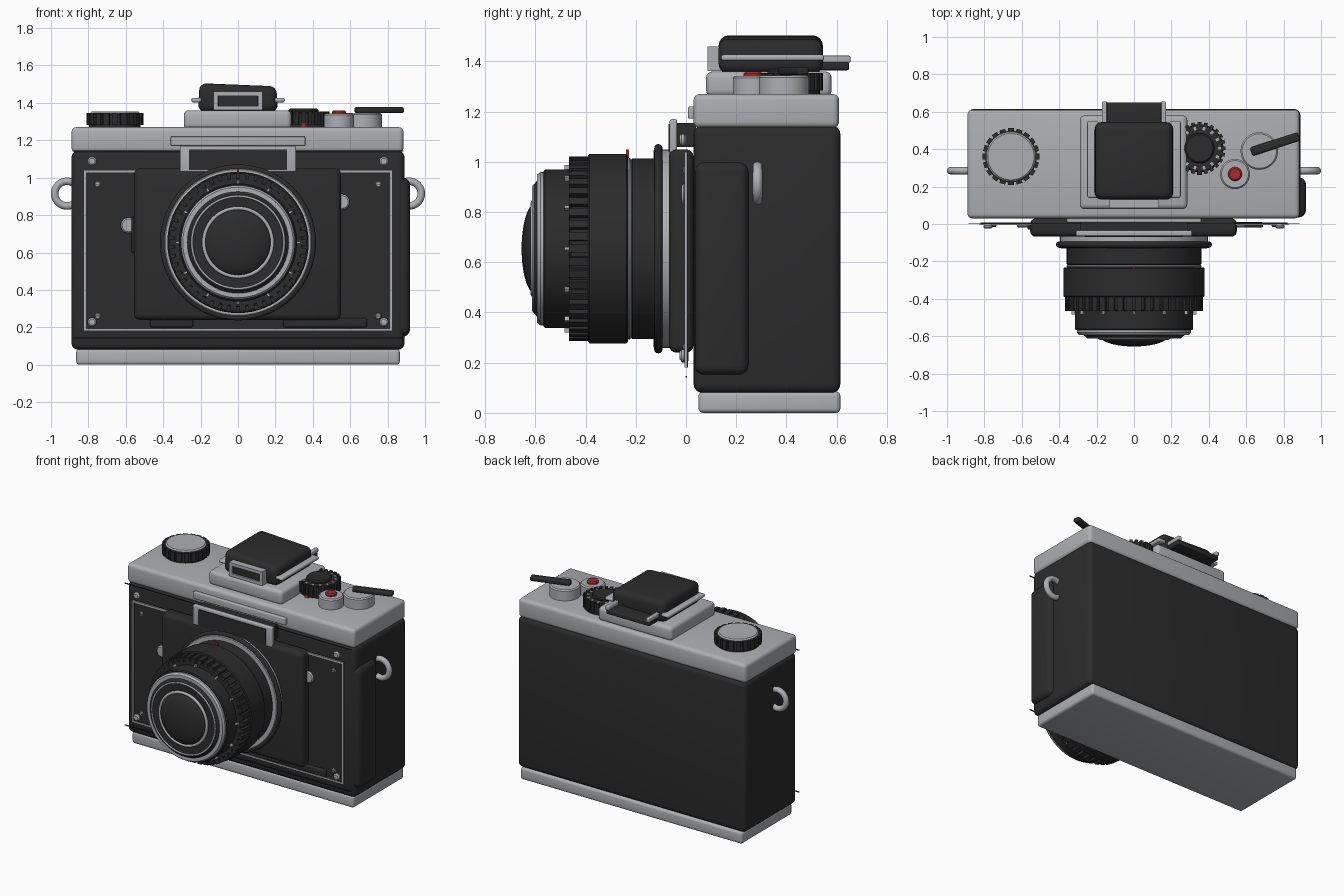
import bpy, bmesh, math
from mathutils import Matrix, Vector

if "Cube" in bpy.data.objects:
    bpy.data.objects.remove(bpy.data.objects["Cube"], do_unlink=True)


def material(name, color):
    m = bpy.data.materials.new(name)
    m.use_nodes = True
    m.diffuse_color = (*color, 1)
    bsdf = m.node_tree.nodes["Principled BSDF"]
    bsdf.inputs["Base Color"].default_value = (*color, 1)
    bsdf.inputs["Roughness"].default_value = 0.6
    return m


SILVER = material("silver", (0.42, 0.43, 0.45))
BLACK = material("black", (0.025, 0.025, 0.026))
RED = material("red", (0.4, 0.025, 0.025))
UP = Matrix.Identity(4)
FORWARD = Matrix.Rotation(math.pi / 2, 4, "X")   # local +z points to the front


def finish(name, bm, mat):
    bmesh.ops.recalc_face_normals(bm, faces=bm.faces)
    mesh = bpy.data.meshes.new(name)
    bm.to_mesh(mesh)
    bm.free()
    mesh.materials.append(mat)
    mesh.shade_smooth()
    mesh.set_sharp_from_angle(angle=math.radians(35))
    ob = bpy.data.objects.new(name, mesh)
    bpy.context.collection.objects.link(ob)
    return ob


def add_box(bm, x, y, z):
    size = (x[1] - x[0], y[1] - y[0], z[1] - z[0])
    mid = (sum(x) / 2, sum(y) / 2, sum(z) / 2)
    bmesh.ops.create_cube(bm, size=1, matrix=Matrix.Translation(mid) @ Matrix.Diagonal((*size, 1)))


def box(name, x, y, z, mat, bevel=0.0):
    bm = bmesh.new()
    add_box(bm, x, y, z)
    if bevel:
        bmesh.ops.bevel(bm, geom=bm.edges[:], offset=bevel, segments=4, profile=0.5, affect="EDGES")
    return finish(name, bm, mat)


def frame(name, x, y, z, t, mat):
    bm = bmesh.new()
    for zz in ((z[0], z[0] + t), (z[1] - t, z[1])):
        add_box(bm, x, y, zz)
    for xx in ((x[0], x[0] + t), (x[1] - t, x[1])):
        add_box(bm, xx, y, (z[0] + t, z[1] - t))
    return finish(name, bm, mat)


def lathe(name, profile, mat, loc=(0, 0, 0), turn=UP, closed=False, arc=math.tau, steps=64):
    bm = bmesh.new()
    vs = [bm.verts.new((r, 0, h)) for r, h in profile]
    es = [bm.edges.new(p) for p in zip(vs, vs[1:] + vs[:1] if closed else vs[1:])]
    bmesh.ops.spin(bm, geom=vs + es, cent=(0, 0, 0), axis=(0, 0, 1), angle=arc, steps=steps)
    bmesh.ops.remove_doubles(bm, verts=bm.verts[:], dist=1e-5)
    bmesh.ops.transform(bm, matrix=Matrix.Translation(loc) @ turn, verts=bm.verts)
    return finish(name, bm, mat)


def disc(name, r, h0, h1, mat, loc=(0, 0, 0), turn=UP, b=0.008):
    prof = [(0, h0), (r - b, h0), (r, h0 + b), (r, h1 - b), (r - b, h1), (0, h1)]
    return lathe(name, prof, mat, loc, turn)


def torus(name, major, minor, mat, loc, turn=UP, arc=math.tau, h=0):
    prof = [(major + minor * math.cos(i * math.tau / 12), h + minor * math.sin(i * math.tau / 12))
            for i in range(12)]
    return lathe(name, prof, mat, loc, turn, True, arc)


def teeth(name, n, r0, r1, width, h0, h1, mat, loc, turn=UP):
    bm = bmesh.new()
    for i in range(n):
        part = bmesh.ops.create_cube(bm, size=1)["verts"]
        m = (Matrix.Rotation(i * math.tau / n, 4, "Z")
             @ Matrix.Translation(((r0 + r1) / 2, 0, (h0 + h1) / 2))
             @ Matrix.Diagonal((r1 - r0, width, h1 - h0, 1)))
        bmesh.ops.transform(bm, matrix=Matrix.Translation(loc) @ turn @ m, verts=part)
    return finish(name, bm, mat)


# Body shell, plates and grip
box("body", (-0.89, 0.89), (0.03, 0.615), (0.08, 1.145), BLACK, 0.035)
box("base_plate", (-0.865, 0.865), (0.05, 0.615), (0, 0.085), SILVER, 0.018)
box("top_plate", (-0.89, 0.885), (0.03, 0.61), (1.135, 1.27), SILVER, 0.025)
box("side_grip", (0.78, 0.92), (0.035, 0.25), (0.15, 1.0), BLACK, 0.04)

# Front covering with its bright border and screws
box("front_panel", (-0.82, 0.82), (0.0, 0.008), (0.18, 1.04), BLACK)
frame("front_border", (-0.825, 0.825), (-0.005, 0.004), (0.18, 1.04), 0.012, SILVER)
for z in (0.14, 1.14):
    box("trim_line", (-0.885, 0.885), (-0.001, 0.004), (z, z + 0.006), BLACK)
for side in (-1, 1):
    for z, z_small in ((0.228, 0.26), (1.088, 0.965)):
        disc("corner_screw", 0.024, 0.0, 0.025, SILVER, (side * 0.78, 0, z), FORWARD)
        disc("small_screw", 0.016, 0.0, 0.012, SILVER, (side * 0.75, 0, z_small), FORWARD, 0.004)
        box("screw_slot", (side * 0.75 - 0.013, side * 0.75 + 0.013), (-0.015, -0.011),
            (z_small - 0.002, z_small + 0.002), BLACK)

# Lens mount plate and the small levers at its edge
box("mount_plate", (-0.555, 0.55), (-0.068, 0.03), (0.24, 1.05), BLACK, 0.03)
disc("left_catch", 0.042, 0.0, 0.018, SILVER, (0.555, 0, 0.87), FORWARD)
disc("right_catch", 0.042, 0.0, 0.018, SILVER, (-0.585, 0, 0.745), FORWARD)
box("catch_arm", (-0.57, -0.54), (-0.03, 0.0), (0.6, 0.79), BLACK, 0.008)
box("lower_tab_right", (-0.47, -0.24), (-0.02, 0.01), (0.2, 0.26), BLACK, 0.01)
box("lower_tab_left", (0.24, 0.69), (-0.02, 0.01), (0.2, 0.25), BLACK, 0.01)

# Front plaque and the trim bar above it
box("plaque", (-0.31, 0.31), (-0.065, -0.035), (1.03, 1.17), SILVER, 0.008)
box("plaque_inset", (-0.262, 0.262), (-0.07, -0.062), (1.04, 1.15), BLACK)
box("plaque_bracket", (-0.29, 0.29), (-0.04, 0.04), (1.06, 1.155), BLACK)
box("trim_bar", (-0.36, 0.36), (0.008, 0.04), (1.172, 1.22), SILVER, 0.006)

# Lens barrel, stepping forward from the mount
LENS = (0, 0, 0.654)
sections = [
    ("mount_ring", 0.395, 0.06, 0.13, SILVER), ("rear_barrel", 0.36, 0.12, 0.22, BLACK),
    ("index_ring", 0.362, 0.218, 0.234, SILVER), ("wide_barrel", 0.378, 0.232, 0.39, BLACK),
    ("grip_core", 0.345, 0.385, 0.465, BLACK), ("front_barrel", 0.316, 0.46, 0.567, BLACK)]
for name, r, h0, h1, mat in sections:
    disc(name, r, h0, h1, mat, LENS, FORWARD, 0.006)
torus("mount_seal", 0.4, 0.017, BLACK, LENS, FORWARD, h=0.11)
teeth("grip_ribs", 46, 0.335, 0.368, 0.032, 0.388, 0.466, BLACK, LENS, FORWARD)
teeth("distance_marks", 12, 0.31, 0.333, 0.012, 0.464, 0.485, SILVER, LENS, FORWARD)
lathe("front_rim", [(0.27, 0.55), (0.305, 0.55), (0.305, 0.58), (0.295, 0.593), (0.27, 0.593)],
      SILVER, LENS, FORWARD, True)
lathe("front_cone", [(0.275, 0.57), (0.275, 0.59), (0.255, 0.607), (0.235, 0.607), (0.19, 0.6), (0, 0.6)],
      BLACK, LENS, FORWARD)
torus("inner_rim", 0.247, 0.006, SILVER, LENS, FORWARD, h=0.607)
torus("glass_rim", 0.183, 0.01, SILVER, LENS, FORWARD, h=0.609)
dome = [(0.18 * math.sin(a), 0.6 + 0.055 * math.cos(a)) for a in
        (i * math.pi / 20 for i in range(10, -1, -1))]
lathe("front_glass", dome, BLACK, LENS, FORWARD)
box("lens_index", (-0.006, 0.006), (-0.24, -0.228), (1.015, 1.05), RED)

# Viewfinder housing
box("finder_base", (-0.29, 0.285), (0.08, 0.58), (1.26, 1.36), SILVER, 0.025)
hood = box("finder_hood", (-0.212, 0.212), (0.13, 0.545), (1.35, 1.497), BLACK, 0.04)
for v in hood.data.vertices:
    if v.co.z > 1.42:
        v.co.z -= 0.04 * v.co.x
        v.co.x *= 0.98
box("finder_window", (-0.105, 0.105), (0.095, 0.14), (1.37, 1.45), BLACK)
frame("finder_window_frame", (-0.13, 0.13), (0.085, 0.14), (1.362, 1.46), 0.022, SILVER)
box("eyepiece", (-0.17, 0.17), (0.52, 0.65), (1.365, 1.397), BLACK, 0.008)
for s in (-1, 1):
    x = sorted((s * 0.19, s * 0.25))
    box("finder_side_rail", x, (0.14, 0.55), (1.403, 1.427), SILVER, 0.01)
    x = sorted((s * 0.145, s * 0.172))
    box("eyepiece_rail", x, (0.53, 0.655), (1.395, 1.423), SILVER, 0.006)

# Rewind knob
KNOB = (-0.658, 0.36, 0)
disc("rewind_knob", 0.138, 1.26, 1.345, BLACK, KNOB)
teeth("rewind_knob_ribs", 20, 0.125, 0.152, 0.032, 1.283, 1.345, BLACK, KNOB)
disc("rewind_cap", 0.132, 1.335, 1.355, SILVER, KNOB)

# Speed dial
DIAL = (0.35, 0.405, 0)
disc("dial", 0.128, 1.26, 1.35, BLACK, DIAL)
teeth("dial_ribs", 24, 0.12, 0.14, 0.02, 1.285, 1.355, BLACK, DIAL)
teeth("dial_marks", 14, 0.098, 0.116, 0.014, 1.345, 1.354, SILVER, DIAL)
disc("dial_center", 0.08, 1.345, 1.37, BLACK, DIAL)
box("dial_index", (0.337, 0.363), (0.262, 0.285), (1.268, 1.29), RED)

# Shutter button and advance lever
disc("button_collar", 0.08, 1.26, 1.342, SILVER, (0.54, 0.267, 0))
disc("shutter_button", 0.037, 1.335, 1.36, RED, (0.54, 0.267, 0))
disc("lever_base", 0.1, 1.26, 1.345, SILVER, (0.67, 0.39, 0))
lever = box("advance_lever", (-0.03, 0.24), (-0.024, 0.024), (1.345, 1.378), BLACK, 0.012)
lever.data.transform(Matrix.Translation((0.655, 0.395, 0)) @ Matrix.Rotation(math.radians(18), 4, "Z"))

# Open strap loops on both ends
for s in (-1, 1):
    turn = FORWARD @ Matrix.Rotation(math.radians(-125 if s > 0 else 55), 4, "Z")
    torus("strap_loop", 0.066, 0.02, SILVER, (s * 0.914, 0.285, 0.915), turn, math.radians(250))
